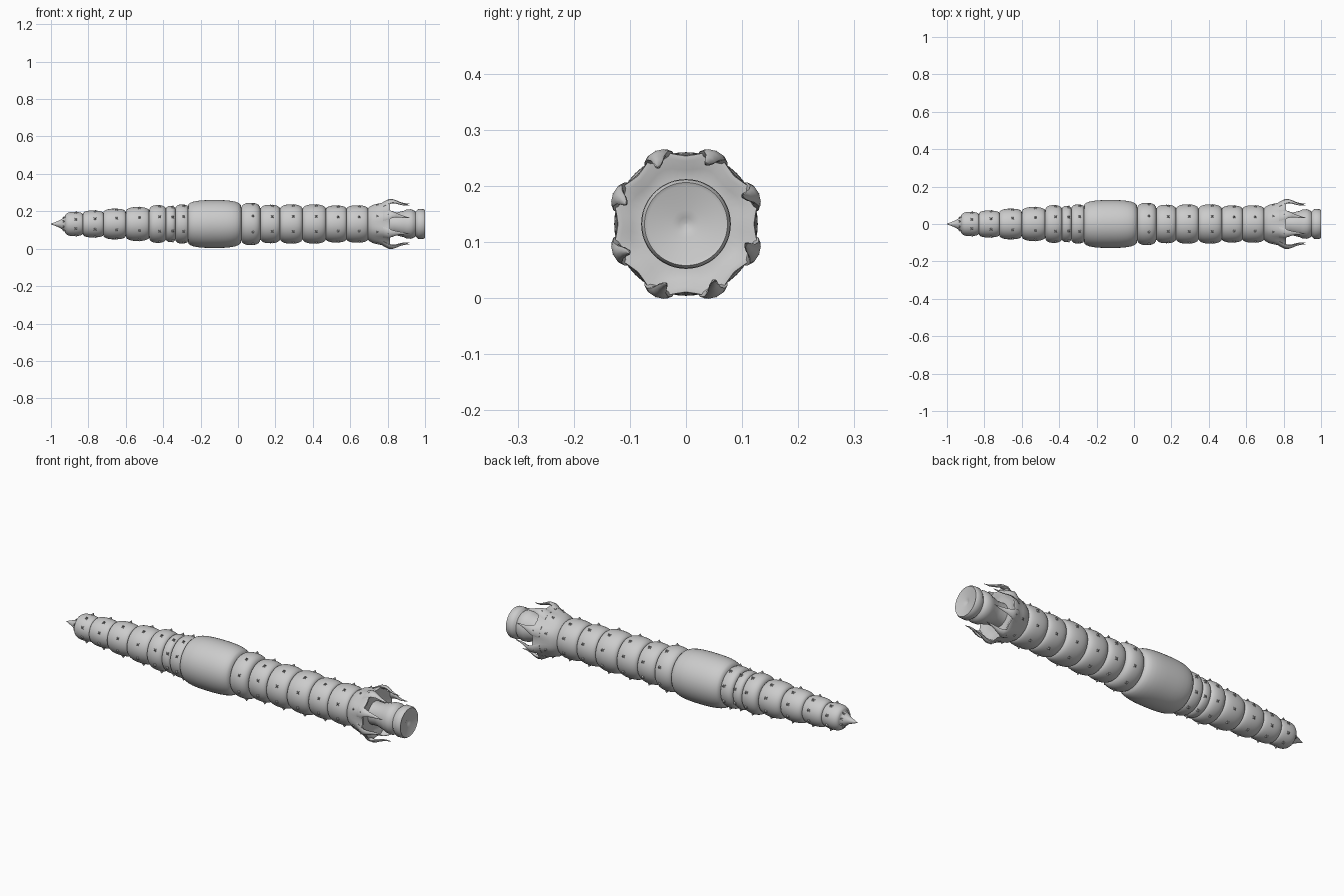
import bpy, bmesh, math
from mathutils import Vector

if "Cube" in bpy.data.objects:
    bpy.data.objects.remove(bpy.data.objects["Cube"])

CZ = 0.132      # height of the long axis
SIDES = 48


def polar(x, r, a):
    return Vector((x, r * math.cos(a), CZ + r * math.sin(a)))


def finish(bm, name, angle=40):
    bmesh.ops.recalc_face_normals(bm, faces=bm.faces)
    me = bpy.data.meshes.new(name)
    bm.to_mesh(me)
    bm.free()
    ob = bpy.data.objects.new(name, me)
    bpy.context.collection.objects.link(ob)
    bpy.ops.object.select_all(action='DESELECT')
    ob.select_set(True)
    bpy.context.view_layer.objects.active = ob
    bpy.ops.object.shade_smooth_by_angle(angle=math.radians(angle))
    return ob


def loft(bm, rings):
    """Bridge rings of points and cap both ends."""
    vs = [[bm.verts.new(p) for p in ring] for ring in rings]
    n = len(vs[0])
    for a, b in zip(vs, vs[1:]):
        for i in range(n):
            bm.faces.new((a[i], a[(i + 1) % n], b[(i + 1) % n], b[i]))
    bm.faces.new(vs[0])
    bm.faces.new(vs[-1])


def lathe(name, profile):
    """Revolve (x, r, lobe) about the long axis; lobe makes an 8-fold wave."""
    bm = bmesh.new()
    rings = []
    for x, r, lobe in profile:
        rings.append([polar(x, r + lobe * math.cos(8 * a - math.pi), a)
                      for a in (2 * math.pi * i / SIDES for i in range(SIDES))])
    loft(bm, rings)
    return finish(bm, name)


def bead(x0, x1, g0, peak, g1, p=2.3, steps=14):
    """Rounded bulge between two grooves."""
    pts = []
    for i in range(steps + 1):
        u = -math.cos(math.pi * i / steps)
        t = (u + 1) / 2
        g = g0 + (g1 - g0) * t
        r = g + (peak - g) * max(0, 1 - abs(u) ** p) ** (1 / p)
        pts.append((x0 + (x1 - x0) * t, r, 0))
    return pts


# Segmented body: end of bead, peak radius, groove radius after it
start = -0.925
segments = [(-0.83, 0.065, 0.053), (-0.72, 0.072, 0.058), (-0.60, 0.082, 0.064),
            (-0.475, 0.091, 0.070), (-0.385, 0.101, 0.078), (-0.335, 0.097, 0.080),
            (-0.268, 0.104, 0.092), (0.018, 0.128, 0.086), (0.12, 0.113, 0.078),
            (0.225, 0.103, 0.078), (0.345, 0.105, 0.078), (0.47, 0.105, 0.078),
            (0.58, 0.099, 0.078), (0.695, 0.100, 0.080)]
profile = [(-1.0, 0.002, 0), (-0.975, 0.011, 0), (-0.955, 0.019, 0), (-0.945, 0.026, 0), (-0.93, 0.035, 0)]
x0, g0 = start, 0.040
thorn_rings = [(-0.932, 0.036)]
for x1, peak, g1 in segments:
    big = peak > 0.12
    part = bead(x0, x1, g0, peak, g1, 2.8 if big else 2.3)
    profile += part if len(profile) == 5 else part[1:]
    if not big:
        thorn_rings.append(((x0 + x1) / 2 + 0.01, peak))
    x0, g0 = x1, g1
lathe("segmented_body", profile)

# Flared scalloped collar, closing inward around the neck
collar = [(0.69, 0.078, 0), (0.70, 0.090, 0), (0.72, 0.103, 0.001), (0.75, 0.111, 0.002),
          (0.78, 0.118, 0.004), (0.803, 0.129, 0.006), (0.812, 0.128, 0.007),
          (0.812, 0.118, 0.006), (0.803, 0.100, 0.004), (0.80, 0.080, 0), (0.80, 0.05, 0)]
lathe("scalloped_collar", collar)

# Neck and end knob with a shallow dimple
knob = [(0.79, 0.060, 0), (0.84, 0.058, 0), (0.86, 0.064, 0), (0.885, 0.070, 0),
        (0.90, 0.077, 0), (0.925, 0.079, 0), (0.94, 0.073, 0), (0.948, 0.066, 0),
        (0.956, 0.073, 0), (0.965, 0.080, 0), (0.992, 0.079, 0), (1.0, 0.074, 0),
        (0.997, 0.068, 0), (0.996, 0.025, 0), (0.991, 0.012, 0), (0.988, 0.002, 0)]
lathe("end_knob", knob)

# Claws rising from each lobe of the collar: x, radius, half width, half thickness, sideways lean
path = [(0.775, 0.113, 0.030, 0.008, 0), (0.805, 0.129, 0.027, 0.010, 0),
        (0.825, 0.132, 0.020, 0.009, 0), (0.845, 0.128, 0.013, 0.008, 0.01),
        (0.865, 0.120, 0.009, 0.006, 0.03), (0.89, 0.114, 0.005, 0.004, 0.06),
        (0.918, 0.113, 0.001, 0.001, 0.09)]
bm = bmesh.new()
for k in range(8):
    base = math.radians(22.5 + 45 * k)
    rings = []
    for x, r, w, t, lean in path:
        a = base + lean
        tangent = Vector((0, -math.sin(a), math.cos(a)))
        radial = Vector((0, math.cos(a), math.sin(a)))
        rings.append([polar(x, r, a) + tangent * w * math.cos(s) + radial * t * math.sin(s)
                      for s in (math.pi * i / 4 for i in range(8))])
    loft(bm, rings)
    # small outward barb on the rim
    b = [polar(0.80, 0.128, base - 0.07), polar(0.80, 0.128, base + 0.07), polar(0.835, 0.128, base)]
    tip = bm.verts.new(polar(0.803, 0.1415, base))
    b = [bm.verts.new(p) for p in b]
    bm.faces.new(b)
    for i in range(3):
        bm.faces.new((b[i], b[(i + 1) % 3], tip))
finish(bm, "collar_claws", 50)

# Little four-pointed thorns, eight around every segment
bm = bmesh.new()
thorn_rings.append((0.745, 0.109))
for x, r in thorn_rings:
    s = 0.011 if r > 0.05 else 0.008
    for k in range(8):
        a = math.radians(22.5 + 45 * k)
        tan = Vector((0, -math.sin(a), math.cos(a)))
        foot = []
        for i in range(8):
            q = s if i % 2 else s * 0.4
            ang = math.pi * i / 4
            foot.append(bm.verts.new(polar(x, r - 0.002, a)
                                     + Vector((q * math.cos(ang), 0, 0)) + tan * q * math.sin(ang)))
        top = bm.verts.new(polar(x + 0.004, r + 0.011, a))
        bm.faces.new(foot)
        for i in range(8):
            bm.faces.new((foot[i], foot[(i + 1) % 8], top))
finish(bm, "thorns", 30)
